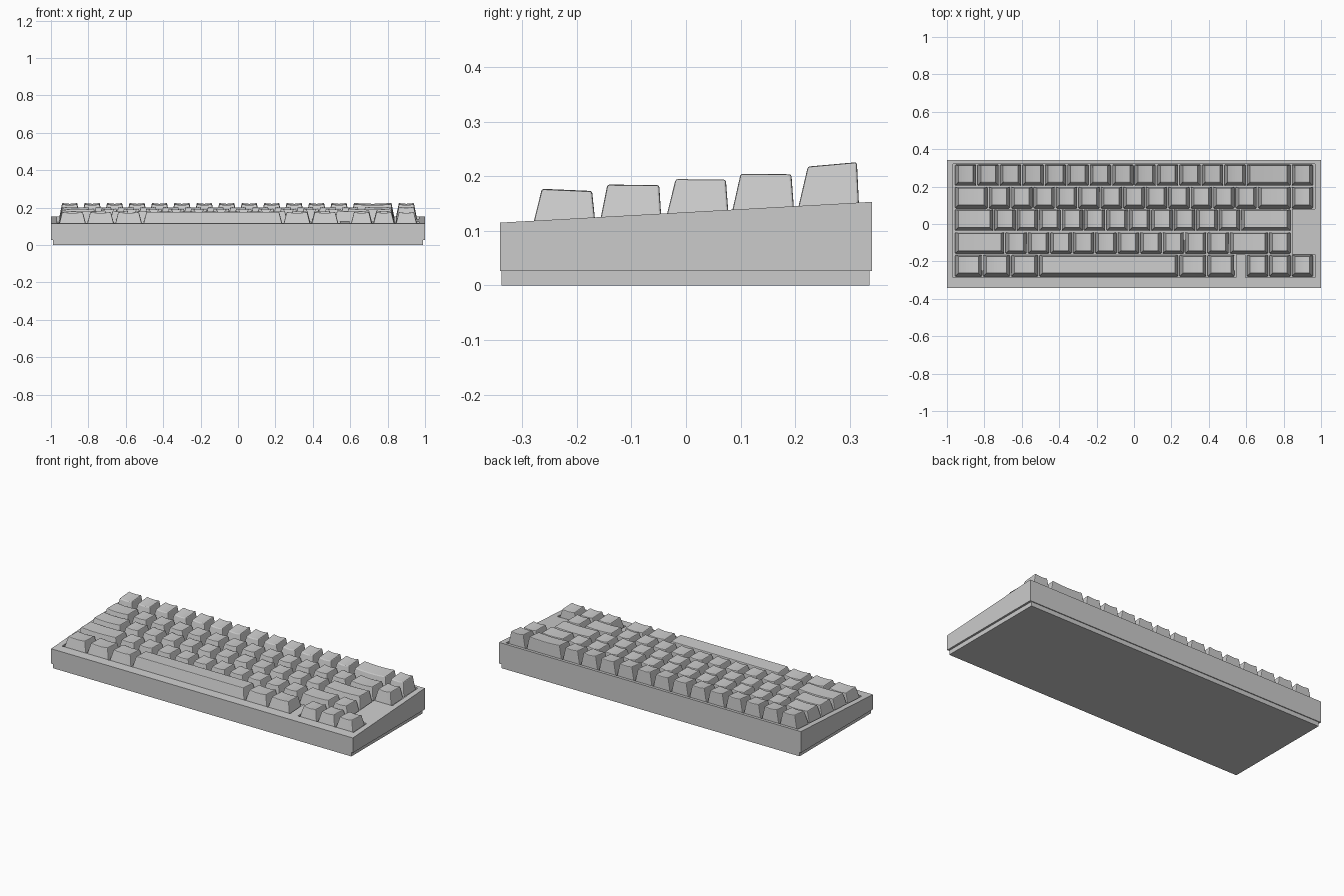
import bpy, bmesh

if "Cube" in bpy.data.objects:
    bpy.data.objects.remove(bpy.data.objects["Cube"])

U = 0.12            # one key unit
X0 = -0.96          # left edge of the key field


def deck(y):
    """Height of the sloped case top at depth y."""
    return 0.134 + y * 0.038 / 0.68


def make_object(name, bm):
    bmesh.ops.recalc_face_normals(bm, faces=bm.faces)
    mesh = bpy.data.meshes.new(name)
    bm.to_mesh(mesh)
    bm.free()
    ob = bpy.data.objects.new(name, mesh)
    bpy.context.collection.objects.link(ob)
    return ob


def prism(name, outline, bottom, top):
    """Extrude a plan outline between two height functions of y."""
    bm = bmesh.new()
    lo = [bm.verts.new((x, y, bottom(y))) for x, y in outline]
    hi = [bm.verts.new((x, y, top(y))) for x, y in outline]
    bm.faces.new(lo[::-1])
    bm.faces.new(hi)
    n = len(outline)
    for i in range(n):
        j = (i + 1) % n
        bm.faces.new((lo[i], lo[j], hi[j], hi[i]))
    return make_object(name, bm)


def rect(x, y0, y1):
    return [(-x, y0), (x, y0), (x, y1), (-x, y1)]


# Case: sloped shell on a narrower base
prism("case_base", rect(0.988, -0.338, 0.336), lambda y: 0, lambda y: 0.03)
case = prism("case", rect(1.0, -0.341, 0.341), lambda y: 0.026, deck)

# Key well, leaving solid blocks beside the arrow keys
well = [(-0.967, -0.285), (0.545, -0.285), (0.545, -0.162), (0.597, -0.162),
        (0.597, -0.285), (0.967, -0.285), (0.967, -0.162), (0.846, -0.162),
        (0.846, 0.08), (0.967, 0.08), (0.967, 0.322), (-0.967, 0.322)]
cutter = prism("well_cutter", well, lambda y: deck(y) - 0.03, lambda y: deck(y) + 0.2)
cutter.hide_render = True
cutter.hide_set(True)
mod = case.modifiers.new("well", 'BOOLEAN')
mod.object = cutter
mod.solver = 'EXACT'


def keycap(name, x0, x1, prof, dish):
    """Tapered cap with a curved top; prof = front base, front top, back top, back base."""
    (fy, fz), (ty, tz), (uy, uz), (by, bz) = prof
    a, b = x0 + 0.003, x1 - 0.003      # base edges
    inset = 0.017                      # side taper
    bm = bmesh.new()
    cols = []
    n = 8
    for i in range(n + 1):
        t = i / n
        d = dish * (1 - (2 * t - 1) ** 2)
        xb = a + (b - a) * t
        xt = a + inset + (b - a - 2 * inset) * t
        pts = [(xb, fy, fz), (xt, ty, tz - d), (xt, uy, uz - d), (xb, by, bz)]
        cols.append([bm.verts.new(p) for p in pts])
    for c, e in zip(cols, cols[1:]):
        for k in range(4):
            m = (k + 1) % 4
            bm.faces.new((c[k], e[k], e[m], c[m]))
    bm.faces.new(cols[0])
    bm.faces.new(cols[-1][::-1])
    ob = make_object(name, bm)
    bev = ob.modifiers.new("soft_edges", 'BEVEL')
    bev.width = 0.004
    bev.segments = 2
    bev.limit_method = 'ANGLE'
    bev.angle_limit = 0.7
    return ob


# Side profiles per row (front base, front top, back top, back base) in y, z
profiles = [
    [(0.204, 0.136), (0.223, 0.218), (0.313, 0.226), (0.317, 0.142)],
    [(0.083, 0.129), (0.100, 0.205), (0.193, 0.204), (0.198, 0.135)],
    [(-0.037, 0.122), (-0.019, 0.195), (0.073, 0.194), (0.078, 0.128)],
    [(-0.158, 0.115), (-0.144, 0.185), (-0.049, 0.184), (-0.045, 0.121)],
    [(-0.281, 0.108), (-0.264, 0.177), (-0.172, 0.173), (-0.166, 0.115)],
]
# Key widths per row in units; a negative value is an empty space
rows = [
    [1] * 13 + [2, 1],
    [1.5] + [1] * 12 + [1.5, 1],
    [1.75] + [1] * 11 + [2.25],
    [2.25] + [1] * 10 + [1.75, 1],
    [1.25] * 3 + [6.25] + [1.25] * 2 + [-0.5] + [1] * 3,
]
for r, (prof, widths) in enumerate(zip(profiles, rows)):
    x = X0
    for k, w in enumerate(widths):
        if w > 0:
            space = w > 6
            name = "space_bar" if space else f"key_row{r + 1}_{k + 1}"
            keycap(name, x, x + w * U, prof, 0.0 if space else 0.005)
        x += abs(w) * U
